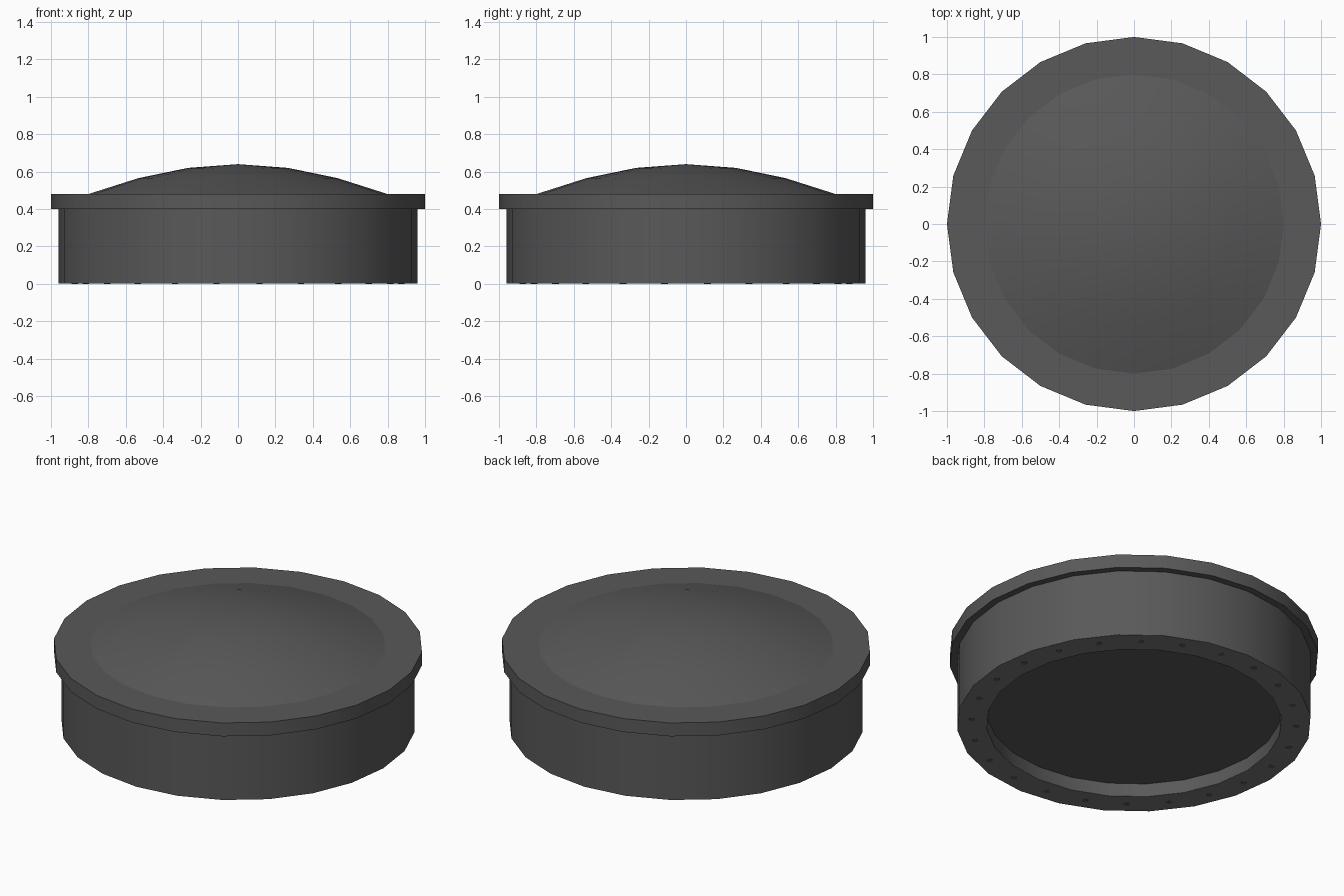
import bpy, bmesh, math

if "Cube" in bpy.data.objects:
    bpy.data.objects.remove(bpy.data.objects["Cube"])

SIDES = 24


def material(name, v):
    m = bpy.data.materials.new(name)
    m.diffuse_color = (v, v, v, 1)
    m.use_nodes = True
    m.node_tree.nodes["Principled BSDF"].inputs["Base Color"].default_value = m.diffuse_color
    return m


DARK = material("dark grey", 0.10)
MID = material("mid grey", 0.18)


def finish(name, bm, mat, smooth=True):
    bmesh.ops.recalc_face_normals(bm, faces=bm.faces)
    me = bpy.data.meshes.new(name)
    bm.to_mesh(me)
    bm.free()
    me.materials.append(mat)
    ob = bpy.data.objects.new(name, me)
    bpy.context.collection.objects.link(ob)
    if smooth:
        bpy.ops.object.select_all(action='DESELECT')
        ob.select_set(True)
        bpy.context.view_layer.objects.active = ob
        bpy.ops.object.shade_smooth_by_angle(angle=math.radians(30))
    return ob


def lathe(name, profile, mat):
    """Revolve (radius, z) points about z; radius 0 gives a pole."""
    bm = bmesh.new()
    rings = []
    for r, z in profile:
        if r == 0:
            rings.append([bm.verts.new((0, 0, z))] * SIDES)
        else:
            rings.append([bm.verts.new((r * math.cos(math.tau * i / SIDES),
                                        r * math.sin(math.tau * i / SIDES), z))
                          for i in range(SIDES)])
    for a, b in zip(rings, rings[1:]):
        for i in range(SIDES):
            j = (i + 1) % SIDES
            bm.faces.new(list(dict.fromkeys((a[i], a[j], b[j], b[i]))))
    return finish(name, bm, mat)


# Lid body: recessed floor, inner wall, outer wall and overhanging rim
lathe("lid_body", [(0, 0.08), (0.8, 0.08), (0.8, 0.002), (0.96, 0.002),
                   (0.96, 0.40), (1.0, 0.40), (1.0, 0.48), (0.8, 0.48)], DARK)

# Shallow domed top
lathe("dome", [(0.8, 0.48), (0.533, 0.565), (0.267, 0.62), (0, 0.64)], DARK)

# Bottom edge ring, a thin plate
lathe("bottom_ring", [(0.8, 0.003), (0.8, 0.001), (0.96, 0.001), (0.96, 0.003)], MID)

# Small dark studs round the bottom ring, one per side
bm = bmesh.new()
for i in range(SIDES):
    a = math.tau * (i + 0.5) / SIDES
    geo = bmesh.ops.create_cone(bm, cap_ends=True, segments=10, radius1=0.018,
                                radius2=0.018, depth=0.003)
    bmesh.ops.translate(bm, verts=geo["verts"],
                        vec=(0.88 * math.cos(a), 0.88 * math.sin(a), 0.0015))
finish("ring_studs", bm, DARK, smooth=False)
